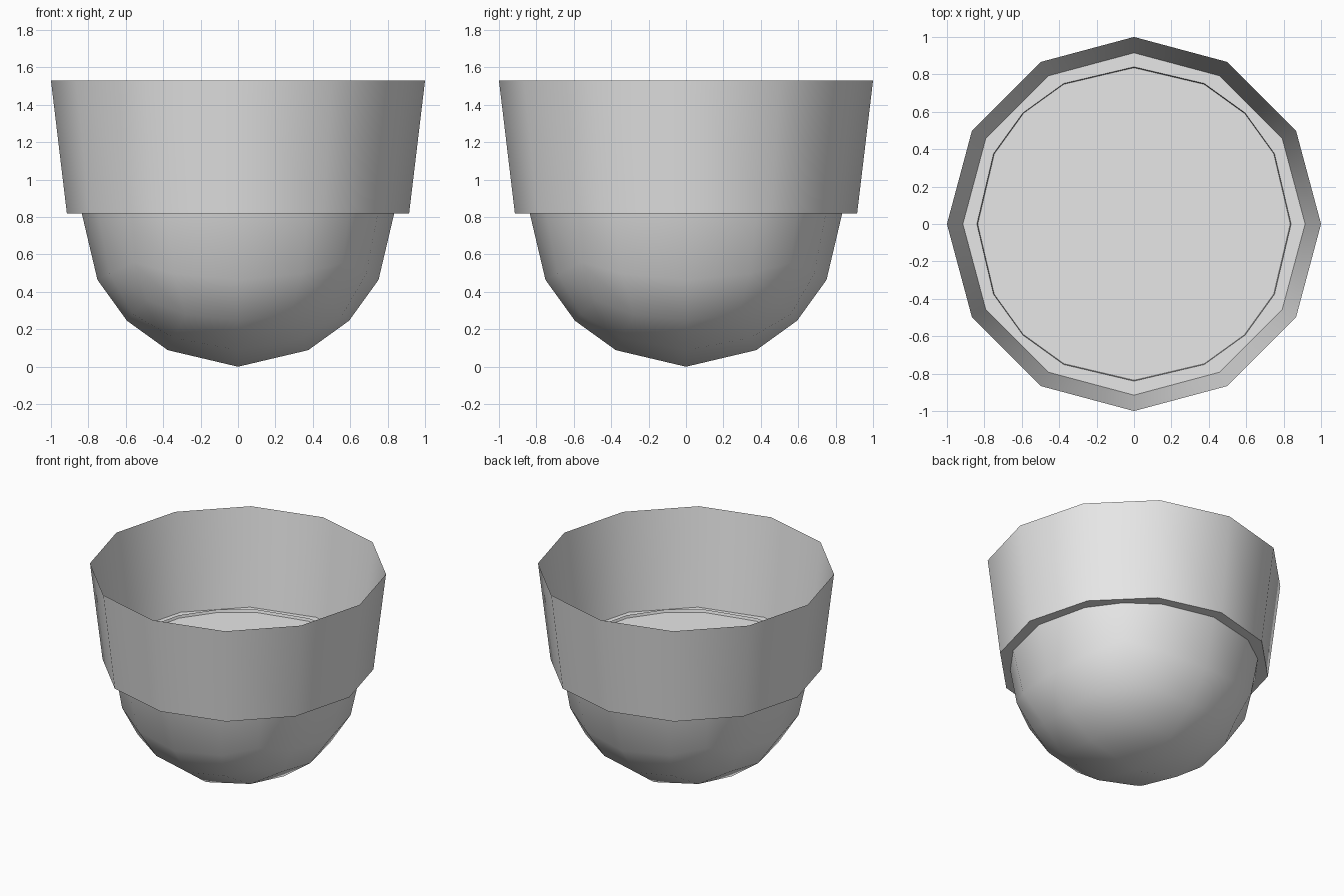
import bpy
import bmesh
import math
from mathutils import Vector

if "Cube" in bpy.data.objects:
    bpy.data.objects.remove(bpy.data.objects["Cube"], do_unlink=True)

# Single flat grey
grey = bpy.data.materials.new("plain grey")
grey.use_nodes = True
color = (0.8, 0.8, 0.8, 1.0)
grey.diffuse_color = color
grey.node_tree.nodes["Principled BSDF"].inputs["Base Color"].default_value = color

FLOOR_Z, RIM_Z = 0.82, 1.53
BOWL_RADIUS = 0.84


def add_object(name, bm):
    mesh = bpy.data.meshes.new(name)
    bm.to_mesh(mesh)
    bm.free()
    mesh.materials.append(grey)
    obj = bpy.data.objects.new(name, mesh)
    bpy.context.collection.objects.link(obj)
    bpy.ops.object.select_all(action="DESELECT")
    obj.select_set(True)
    bpy.context.view_layer.objects.active = obj
    bpy.ops.object.shade_smooth_by_angle(angle=math.radians(45))
    return obj


# Upper cup: flared twelve-sided shell with a floor and an open top
bm = bmesh.new()
bmesh.ops.create_cone(bm, cap_ends=True, segments=12, radius1=0.915,
                      radius2=1.0, depth=RIM_Z - FLOOR_Z)
bmesh.ops.translate(bm, verts=bm.verts, vec=(0, 0, (RIM_Z + FLOOR_Z) / 2))
top = [f for f in bm.faces if f.normal.z > 0.9]
bmesh.ops.delete(bm, geom=top, context="FACES_ONLY")
add_object("upper_cup", bm)

# Lower bowl: subdivided cube rounded to a ball, upper half removed,
# its open edge standing just above the cup floor
bm = bmesh.new()
bmesh.ops.create_cube(bm, size=2)
bmesh.ops.subdivide_edges(bm, edges=bm.edges[:], cuts=3, use_grid_fill=True)
upper = [v for v in bm.verts if v.co.z > 0.01]
bmesh.ops.delete(bm, geom=upper, context="VERTS")
for v in bm.verts:
    v.co = v.co.normalized() * BOWL_RADIUS + Vector((0, 0, BOWL_RADIUS))
add_object("lower_bowl", bm)
